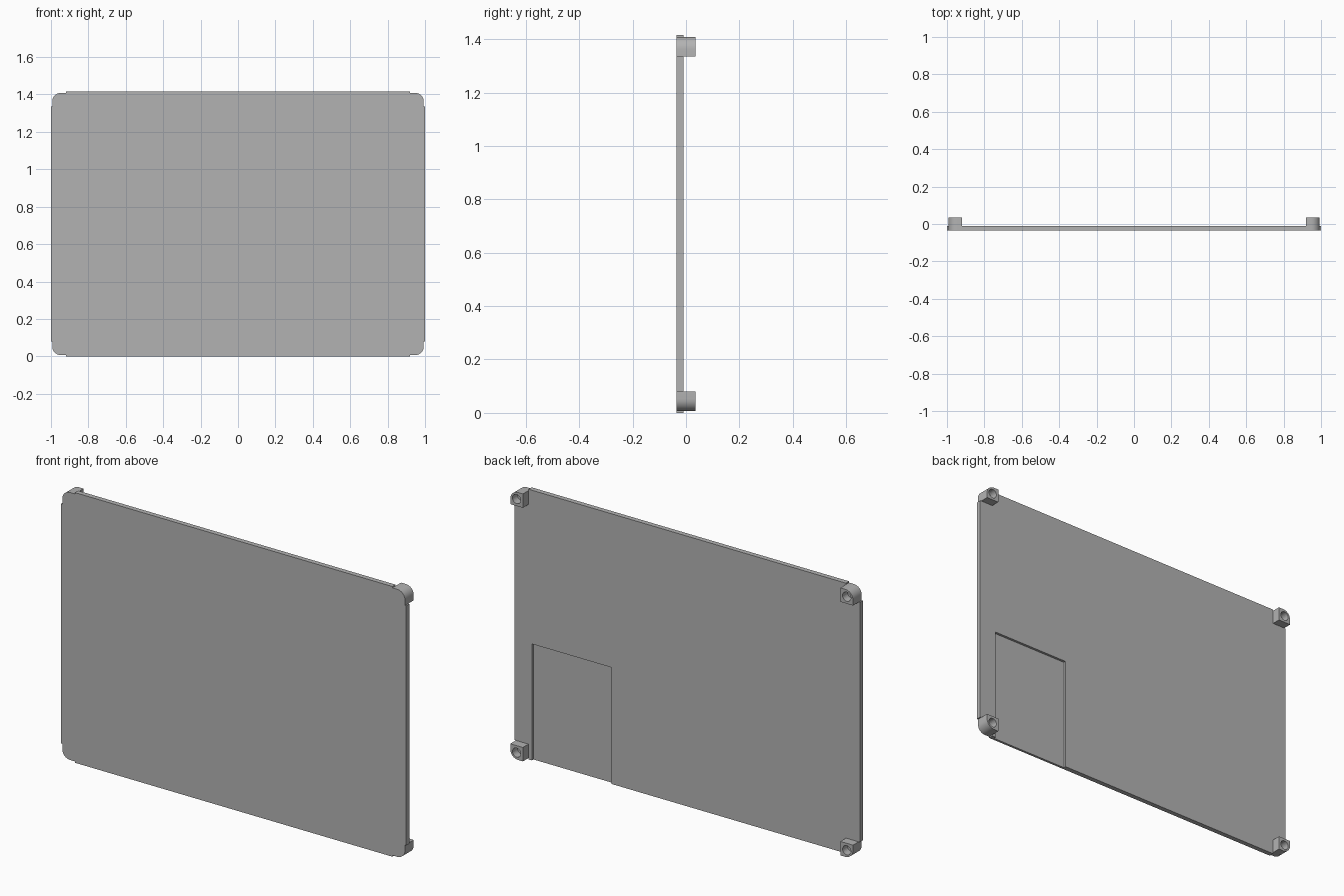
import bpy, bmesh
from math import sin, cos, pi

cube = bpy.data.objects.get("Cube")
if cube:
    bpy.data.objects.remove(cube)

HALF_W, HALF_H = 1.0, 0.7075      # half width and half height of the panel
FRONT, BACK, POST_BACK = -0.036, -0.01, 0.036
INSET, POST, RADIUS = 0.007, 0.08, 0.045

grey = bpy.data.materials.new("plain_grey")
grey.use_nodes = True
colour = (0.45, 0.45, 0.45, 1)
grey.diffuse_color = colour
grey.node_tree.nodes["Principled BSDF"].inputs["Base Color"].default_value = colour


def extrude(name, outline, y0, y1):
    """Solid from an (x, z) outline, running from y0 to y1."""
    bm = bmesh.new()
    face = bm.faces.new([bm.verts.new((x, y0, z)) for x, z in outline])
    new = bmesh.ops.extrude_face_region(bm, geom=[face])["geom"]
    bmesh.ops.translate(bm, vec=(0, y1 - y0, 0),
                        verts=[v for v in new if isinstance(v, bmesh.types.BMVert)])
    bmesh.ops.recalc_face_normals(bm, faces=bm.faces)
    mesh = bpy.data.meshes.new(name)
    bm.to_mesh(mesh)
    bm.free()
    mesh.materials.append(grey)
    obj = bpy.data.objects.new(name, mesh)
    bpy.context.collection.objects.link(obj)
    return obj


def cut(obj, cutter):
    mod = obj.modifiers.new("cut", "BOOLEAN")
    mod.object, mod.operation, mod.solver = cutter, "DIFFERENCE", "EXACT"
    cutter.hide_render = True
    cutter.hide_set(True)


def smooth(obj):
    bpy.ops.object.select_all(action="DESELECT")
    obj.select_set(True)
    bpy.context.view_layer.objects.active = obj
    bpy.ops.object.shade_smooth_by_angle()


def arc(cx, cz, r, start, end, steps):
    return [(cx + r * cos(start + (end - start) * i / steps),
             cz + r * sin(start + (end - start) * i / steps)) for i in range(steps + 1)]


# Rounded outer corner shared by the panel and the posts (upper +x quarter)
edge_x, edge_z = HALF_W - INSET, HALF_H - INSET
corner = arc(edge_x - RADIUS, edge_z - RADIUS, RADIUS, 0, pi / 2, 8)
inner_x, inner_z = edge_x - POST + INSET, edge_z - POST + INSET


def place(points, sx, sz):
    return [(sx * x, HALF_H + sz * z) for x, z in points]


# Panel, slightly stepped in at each corner
quarter = ([(HALF_W, inner_z), (edge_x, inner_z)] + corner
           + [(inner_x, edge_z), (inner_x, HALF_H)])
outline = []
for sx, sz in ((1, 1), (-1, 1), (-1, -1), (1, -1)):
    points = place(quarter, sx, sz)
    outline += points if sx * sz > 0 else points[::-1]
panel = extrude("panel", outline, FRONT, BACK)

# Shallow recess in the back, open at the bottom edge
recess = extrude("recess_cutter", [(0.44, -0.1), (0.9, -0.1), (0.9, 0.61), (0.44, 0.61)],
                 BACK - 0.013, BACK + 0.02)
cut(panel, recess)
smooth(panel)

# Corner posts with a round blind hole in the back
post_shape = [(inner_x, inner_z), (edge_x, inner_z)] + corner + [(inner_x, edge_z)]
for sx, side in ((1, "left"), (-1, "right")):
    for sz, level in ((1, "upper"), (-1, "lower")):
        post = extrude(f"{level}_{side}_post", place(post_shape, sx, sz), BACK - 0.002, POST_BACK)
        cx, cz = place([((inner_x + edge_x) / 2, (inner_z + edge_z) / 2)], sx, sz)[0]
        hole = extrude(f"{level}_{side}_hole_cutter", arc(cx, cz, 0.024, 0, 2 * pi, 24)[:-1],
                       BACK + 0.005, POST_BACK + 0.02)
        cut(post, hole)
        smooth(post)
